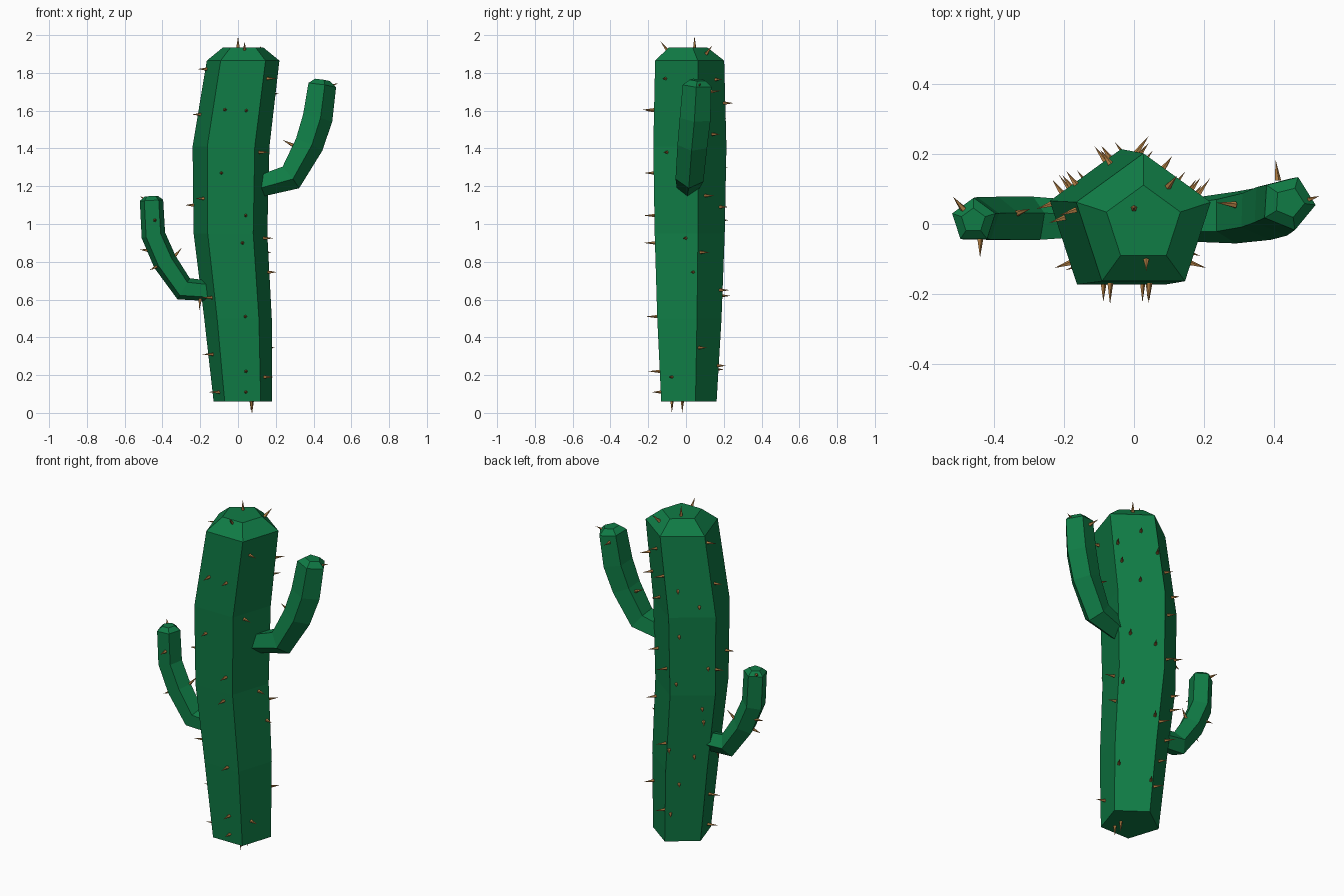
import bpy, bmesh, math, random
from mathutils import Vector

if "Cube" in bpy.data.objects:
    bpy.data.objects.remove(bpy.data.objects["Cube"])

random.seed(4)


def material(name, color):
    m = bpy.data.materials.new(name)
    m.diffuse_color = (*color, 1)
    m.use_nodes = True
    m.node_tree.nodes["Principled BSDF"].inputs["Base Color"].default_value = m.diffuse_color
    return m


GREEN = material("cactus green", (0.005, 0.2, 0.06))
TAN = material("spine tan", (0.46, 0.22, 0.06))


def finish(bm, name, mat):
    bmesh.ops.recalc_face_normals(bm, faces=bm.faces)
    me = bpy.data.meshes.new(name)
    bm.to_mesh(me)
    bm.free()
    me.materials.append(mat)
    ob = bpy.data.objects.new(name, me)
    bpy.context.collection.objects.link(ob)
    return ob


def ring(c, r, t, turn):
    """Five-sided ring around c, square to direction t."""
    side = (Vector((0, 1, 0)) - t * t.y).normalized()
    n = t.cross(side)
    angles = [math.radians(turn + 72 * k) for k in range(5)]
    return [c + (side * math.cos(a) + n * math.sin(a)) * r for a in angles]


def stem(name, path, turn=0, upright=False):
    """Pentagonal stem along (x, y, z, radius) points, with a bevelled tip."""
    pts = [Vector(p[:3]) for p in path]
    rings = []
    for i, p in enumerate(pts):
        before = (p - pts[i - 1]).normalized() if i else Vector()
        after = (pts[i + 1] - p).normalized() if i < len(pts) - 1 else Vector()
        t = Vector((0, 0, 1)) if upright else (before + after).normalized()
        rings.append(ring(p, path[i][3], t, turn))
    r = path[-1][3]
    rings.append(ring(pts[-1] + t * r * 0.35, r * 0.55, t, turn))
    bm = bmesh.new()
    loops = [[bm.verts.new(v) for v in rg] for rg in rings]
    for a, b in zip(loops, loops[1:]):
        for k in range(5):
            j = (k + 1) % 5
            bm.faces.new((a[k], a[j], b[j], b[k]))
    bm.faces.new(loops[0])
    bm.faces.new(loops[-1])
    finish(bm, name, GREEN)
    return rings


# Trunk and arms
trunk = stem("trunk", [(0.025, 0, 0.06, 0.162), (0.0, 0, 0.5, 0.188),
                       (-0.04, 0, 0.95, 0.205), (-0.037, 0, 1.41, 0.214),
                       (0.027, 0, 1.865, 0.202)], upright=True)
stem("left_arm", [(-0.12, 0.01, 0.643, 0.055), (-0.288, 0.01, 0.657, 0.068),
                  (-0.387, 0.01, 0.80, 0.068), (-0.448, 0.01, 0.94, 0.067),
                  (-0.458, 0.01, 1.125, 0.065)])
stem("right_arm", [(0.1, 0.01, 1.2, 0.06), (0.275, 0.02, 1.25, 0.078),
                   (0.37, 0.035, 1.42, 0.083), (0.415, 0.05, 1.56, 0.086),
                   (0.44, 0.06, 1.735, 0.08)], turn=50)

# Spines
spines = bmesh.new()


def spine(base, direction, length=None):
    d = Vector(direction).normalized()
    length = length or random.uniform(0.045, 0.065)
    base = Vector(base) - d * 0.006
    foot = [spines.verts.new(v) for v in ring(base, 0.01, d, 0)] \
        if abs(d.y) < 0.95 else \
        [spines.verts.new(base + Vector((math.cos(a), 0, math.sin(a))) * 0.01)
         for a in [math.tau * k / 5 for k in range(5)]]
    tip = spines.verts.new(base + d * (length + 0.006))
    spines.faces.new(foot)
    for k in range(5):
        spines.faces.new((foot[k], foot[(k + 1) % 5], tip))


# Trunk spines per side: (position across the side, height)
SIDES = [
    [(.26, 1.56), (.68, 1.47), (.22, 1.3), (.84, 1.11), (.14, 1.02), (.74, .87),
     (.8, .79), (.66, .58), (.05, .62), (.34, .41), (.14, .23)],
    [(.1, 1.82), (.2, 1.58), (.03, 1.1), (.75, 1.135), (.8, .61), (.4, .31), (.6, .11)],
    [(.26, 1.605), (.72, 1.6), (.3, 1.27), (.83, 1.045), (.75, .9), (.68, .51),
     (.63, .22), (.6, .11)],
    [(.25, 1.77), (.3, 1.38), (.72, .925), (.9, .745), (.33, .19)],
    [(.65, 1.765), (.1, 1.69), (.95, 1.64), (.15, 1.585), (.5, 1.475), (.25, 1.15),
     (.8, 1.09), (.1, .85), (.9, .65), (.1, .345), (.95, .25)],
]
for k, marks in enumerate(SIDES):
    a = math.radians(72 * k + 36)
    for u, z in marks:
        lo, hi = next((p, q) for p, q in zip(trunk, trunk[1:]) if p[0].z <= z <= q[0].z)
        f = (z - lo[0].z) / (hi[0].z - lo[0].z)
        j = (k + 1) % 5
        spine(lo[k].lerp(hi[k], f).lerp(lo[j].lerp(hi[j], f), u),
              (-math.sin(a), math.cos(a), 0))

# Spines on the crown, the base and both arms: position, direction
for base, d in [((0, 0.045, 1.935), (0, 0, 1)), ((0.035, -0.1, 1.92), (0, -0.6, 0.8)),
                ((0.1, 0.11, 1.905), (0.5, 0.6, 0.8)),
                ((0.07, -0.075, 0.06), (0, 0, -1)), ((0.075, -0.02, 0.06), (0, 0, -1)),
                ((-0.475, 0.03, 0.86), (-1, 0, 0.1)), ((-0.44, -0.045, 1.02), (0, -1, 0)),
                ((-0.335, 0.03, 0.83), (0.6, 0.2, 0.7)), ((-0.49, 0.045, 1.13), (-0.5, 0.6, 0.3)),
                ((-0.43, -0.01, 0.775), (-0.8, -0.3, -0.4)), ((-0.2, 0.0, 0.6), (-0.1, -0.2, -1)),
                ((0.485, 0.065, 1.73), (0.9, 0.3, 0.3)), ((0.285, 0.055, 1.42), (-0.8, 0.1, 0.4)),
                ((0.41, 0.13, 1.7), (-0.1, 1, 0.1))]:
    spine(base, d, 0.06 if abs(d[2]) == 1 and d[0] == 0 else None)
finish(spines, "spines", TAN)
